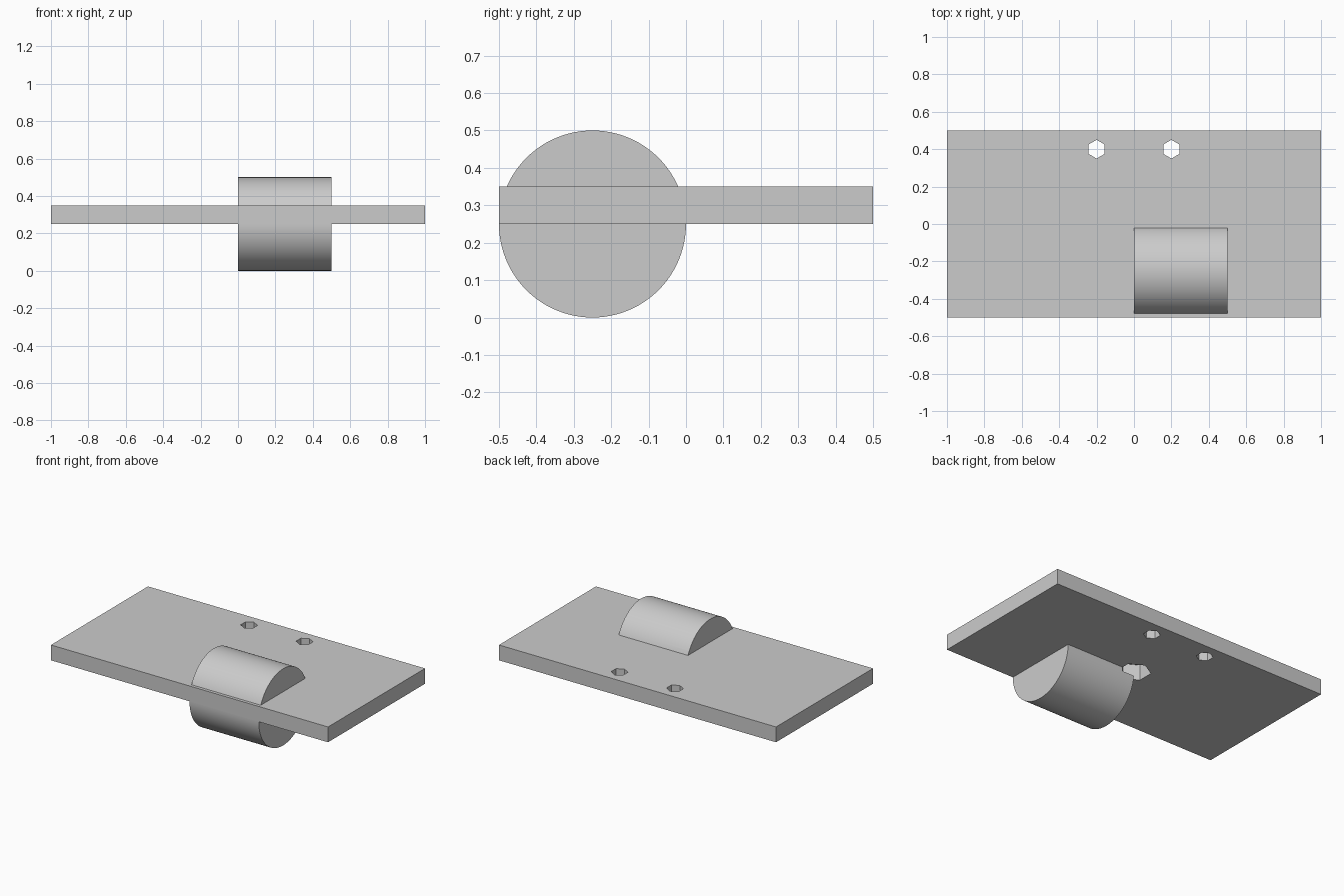
import bpy
import math

default = bpy.data.objects.get("Cube")
if default:
    bpy.data.objects.remove(default, do_unlink=True)

# Single plain grey
grey = bpy.data.materials.new("plain_grey")
grey.use_nodes = True
colour = (0.6, 0.6, 0.6, 1)
grey.diffuse_color = colour
grey.node_tree.nodes["Principled BSDF"].inputs["Base Color"].default_value = colour


def prism(name, sides, radius, depth, location, rotation):
    bpy.ops.mesh.primitive_cylinder_add(vertices=sides, radius=radius, depth=depth,
                                        location=location, rotation=rotation)
    obj = bpy.context.object
    obj.name = name
    obj.data.materials.append(grey)
    return obj


def combine(target, tool, operation):
    """Apply a boolean to target and discard the tool."""
    mod = target.modifiers.new(tool.name, 'BOOLEAN')
    mod.operation = operation
    mod.solver = 'EXACT'
    mod.object = tool
    bpy.context.view_layer.objects.active = target
    bpy.ops.object.modifier_apply(modifier=mod.name)
    bpy.data.objects.remove(tool, do_unlink=True)


# Flat mounting plate
bpy.ops.mesh.primitive_cube_add(size=1, location=(0, 0, 0.3))
plate = bpy.context.object
plate.name = "plate_with_barrel"
plate.scale = (2, 1, 0.1)
bpy.ops.object.transform_apply(location=False, rotation=False, scale=True)
plate.data.materials.append(grey)

# Horizontal barrel passing through the plate
barrel = prism("barrel", 96, 0.25, 0.5, (0.25, -0.25, 0.25), (0, math.pi / 2, 0))
combine(plate, barrel, 'UNION')

# Hexagonal holes; the central one also bites into the barrel corner
for x, y, radius in ((0, 0, 0.1), (-0.2, 0.4, 0.05), (0.2, 0.4, 0.05)):
    cutter = prism("hex_hole", 6, radius, 0.15, (x, y, 0.3), (0, 0, 0))
    cutter.hide_render = True
    combine(plate, cutter, 'DIFFERENCE')

# Smooth barrel, crisp edges
bpy.ops.object.select_all(action='DESELECT')
plate.select_set(True)
bpy.context.view_layer.objects.active = plate
bpy.ops.object.shade_smooth_by_angle(angle=math.radians(30))
